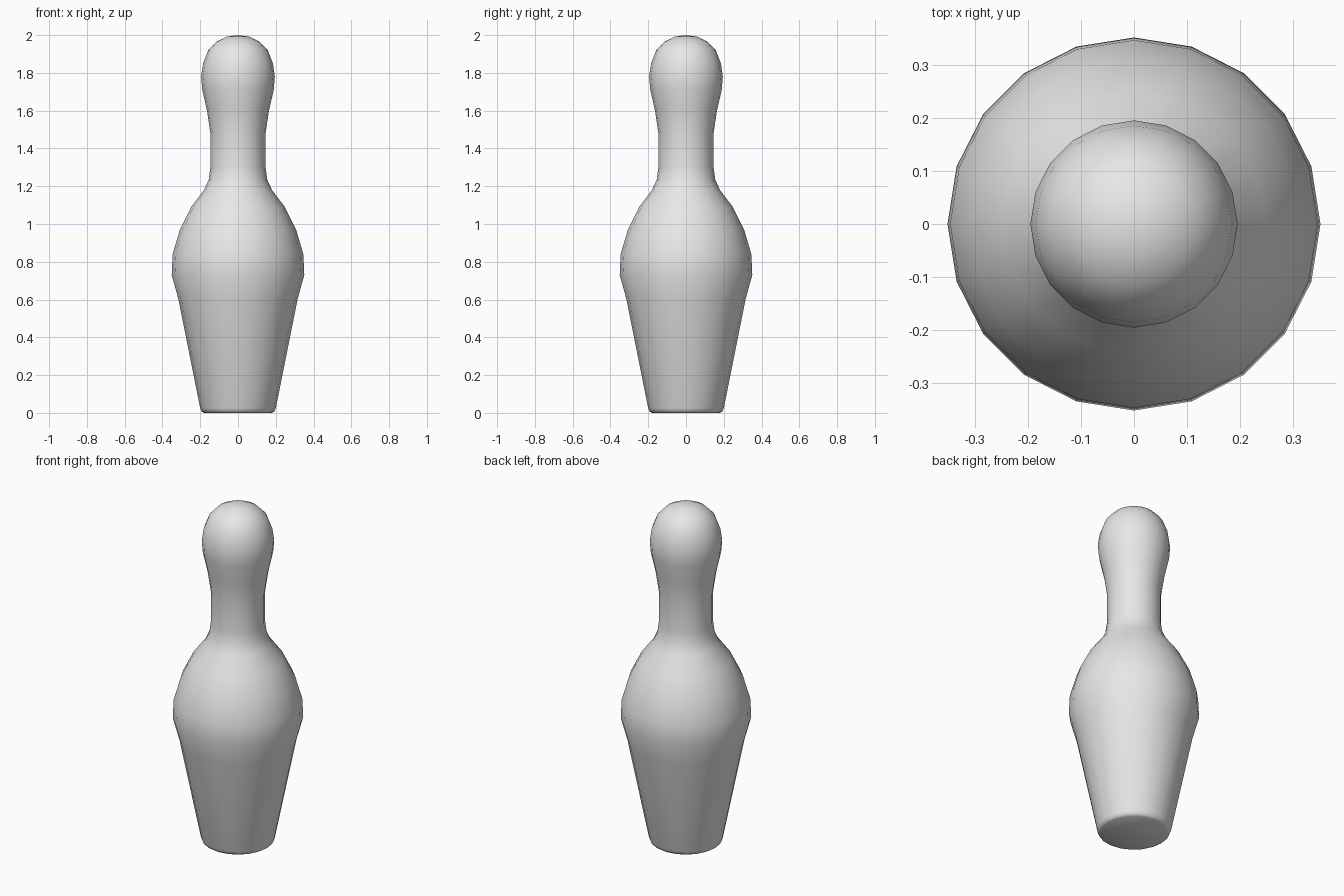
import bpy, bmesh, math

cube = bpy.data.objects.get("Cube")
if cube:
    bpy.data.objects.remove(cube, do_unlink=True)

SIDES = 20

# Plain grey finish
grey = bpy.data.materials.new("plain_grey")
grey.use_nodes = True
grey.diffuse_color = (0.8, 0.8, 0.8, 1)
grey.node_tree.nodes["Principled BSDF"].inputs["Base Color"].default_value = (0.8, 0.8, 0.8, 1)

# Silhouette from base to crown: (radius, height)
profile = [
    (0, 0), (0.18, 0), (0.193, 0.008), (0.2, 0.025),      # base
    (0.315, 0.6), (0.351, 0.73), (0.346, 0.84),           # belly
    (0.308, 0.97), (0.248, 1.09), (0.18, 1.18),           # shoulder
    (0.155, 1.235), (0.146, 1.3), (0.146, 1.48),          # neck
    (0.164, 1.6), (0.189, 1.71), (0.195, 1.78),           # head
    (0.185, 1.85), (0.158, 1.92), (0.115, 1.965),
    (0.06, 1.992), (0, 2),
]

# Lathe the silhouette around the vertical axis
bm = bmesh.new()
verts = [bm.verts.new((r, 0, z)) for r, z in profile]
edges = [bm.edges.new(pair) for pair in zip(verts, verts[1:])]
bmesh.ops.spin(bm, geom=verts + edges, cent=(0, 0, 0), axis=(0, 0, 1),
               angle=math.tau, steps=SIDES)
bmesh.ops.remove_doubles(bm, verts=bm.verts, dist=0.0005)
bmesh.ops.recalc_face_normals(bm, faces=bm.faces)
for face in bm.faces:
    face.smooth = True

mesh = bpy.data.meshes.new("pin_body")
bm.to_mesh(mesh)
bm.free()
mesh.materials.append(grey)
pin = bpy.data.objects.new("pin_body", mesh)
bpy.context.collection.objects.link(pin)
